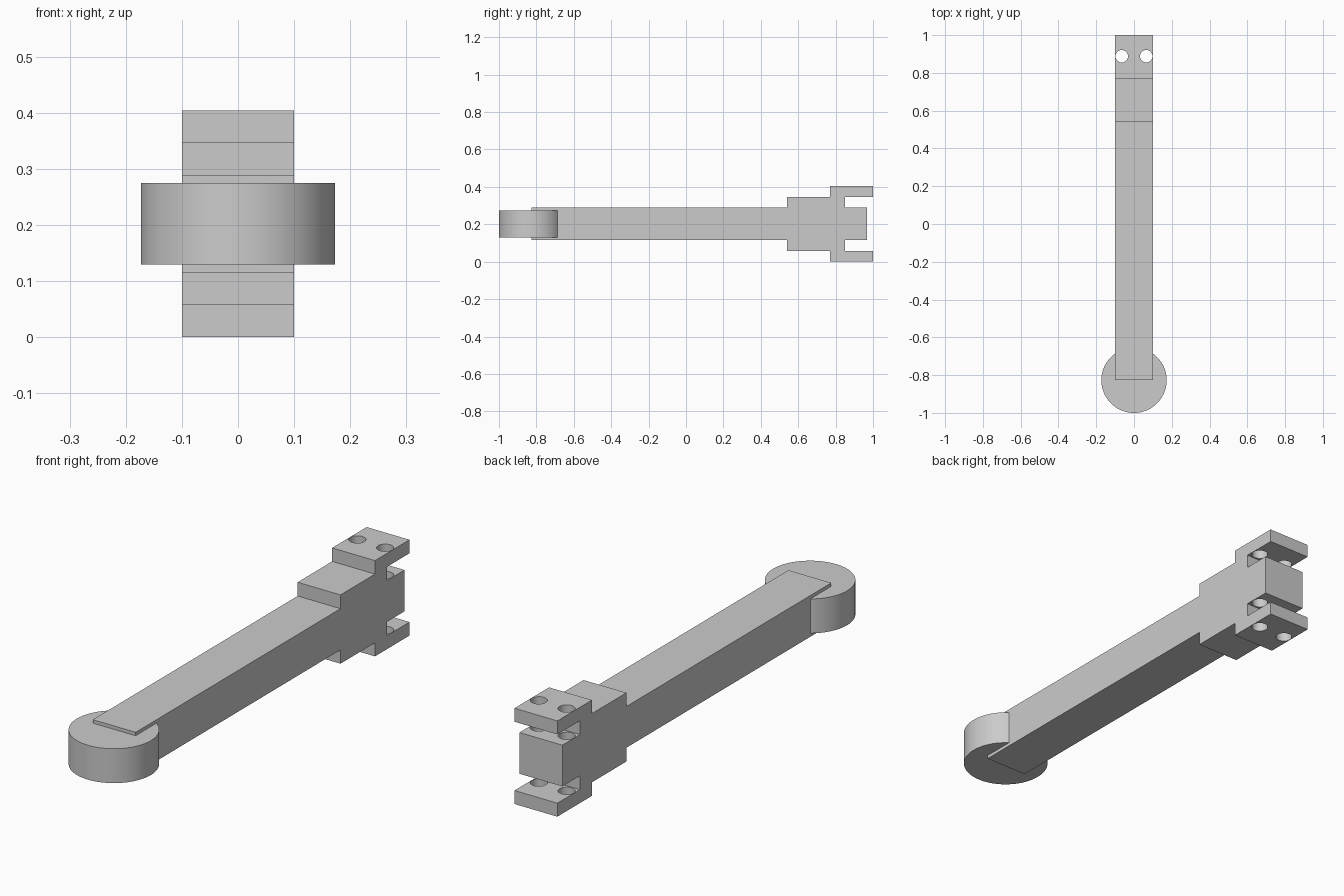
import bpy
import bmesh
import math
from mathutils import Matrix, Vector

cube = bpy.data.objects.get("Cube")
if cube:
    bpy.data.objects.remove(cube, do_unlink=True)

# Single grey material
grey = bpy.data.materials.new("plain grey")
grey.use_nodes = True
colour = (0.6, 0.6, 0.6, 1)
grey.diffuse_color = colour
grey.node_tree.nodes["Principled BSDF"].inputs["Base Color"].default_value = colour

HALF_WIDTH = 0.1
MID_Z = 0.202


def add_object(name, bm):
    bmesh.ops.recalc_face_normals(bm, faces=bm.faces[:])
    mesh = bpy.data.meshes.new(name)
    bm.to_mesh(mesh)
    bm.free()
    mesh.materials.append(grey)
    obj = bpy.data.objects.new(name, mesh)
    bpy.context.collection.objects.link(obj)
    return obj


def cylinder(name, radius, depth, centre, sides):
    bm = bmesh.new()
    bmesh.ops.create_cone(bm, cap_ends=True, segments=sides, radius1=radius,
                          radius2=radius, depth=depth,
                          matrix=Matrix.Translation(centre))
    return add_object(name, bm)


def smooth(obj):
    bpy.ops.object.select_all(action="DESELECT")
    obj.select_set(True)
    bpy.context.view_layer.objects.active = obj
    bpy.ops.object.shade_smooth_by_angle(angle=math.radians(30))


# Stepped arm with forked end: upper half outline (y, height above middle), mirrored
upper = [(-0.825, 0.087), (0.54, 0.087), (0.54, 0.145), (0.77, 0.145),
         (0.77, 0.202), (1.0, 0.202), (1.0, 0.145), (0.85, 0.145),
         (0.85, 0.087), (0.967, 0.087)]
outline = upper + [(y, -h) for y, h in reversed(upper)]
bm = bmesh.new()
side = bm.faces.new([bm.verts.new((-HALF_WIDTH, y, MID_Z + h)) for y, h in outline])
extruded = bmesh.ops.extrude_face_region(bm, geom=[side])["geom"]
bmesh.ops.translate(bm, vec=Vector((2 * HALF_WIDTH, 0, 0)),
                    verts=[v for v in extruded if isinstance(v, bmesh.types.BMVert)])
arm = add_object("arm", bm)

# Two pin holes through flanges and tongue
for label, sign in (("left", 1), ("right", -1)):
    cutter = cylinder(label + "_hole_cutter", 0.033, 1, (sign * 0.065, 0.888, MID_Z), 48)
    cutter.hide_render = True
    cut = arm.modifiers.new(label + "_hole", "BOOLEAN")
    cut.operation = "DIFFERENCE"
    cut.solver = "EXACT"
    cut.object = cutter
    bpy.ops.object.select_all(action="DESELECT")
    bpy.context.view_layer.objects.active = arm
    arm.select_set(True)
    bpy.ops.object.modifier_apply(modifier=cut.name)
    bpy.data.objects.remove(cutter, do_unlink=True)
smooth(arm)

# Round disc at the front end
disc = cylinder("end_disc", 0.173, 0.145, (0, -0.827, MID_Z), 96)
smooth(disc)
